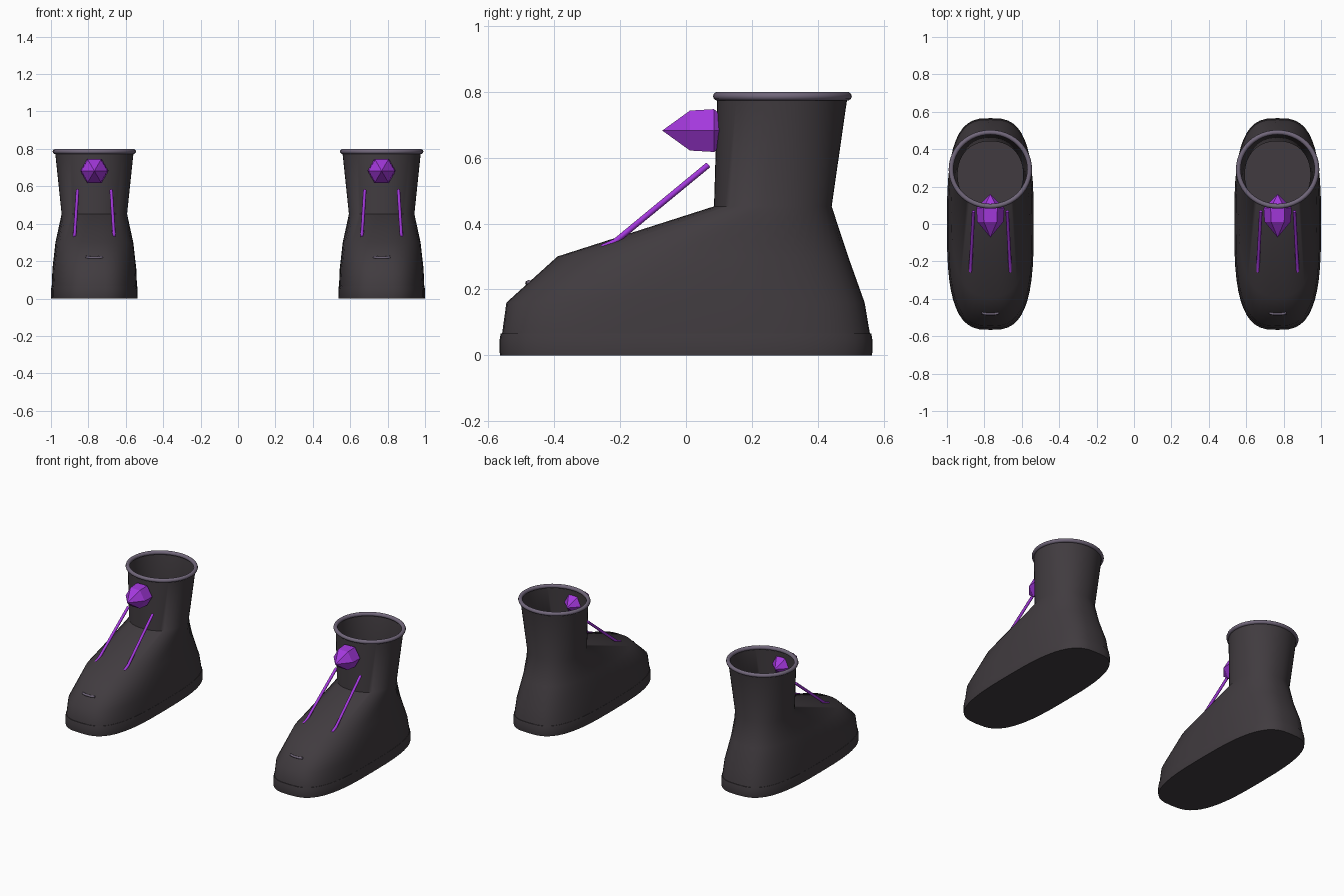
import bpy, bmesh, math
from mathutils import Vector

if "Cube" in bpy.data.objects:
    bpy.data.objects.remove(bpy.data.objects["Cube"])

SEG = 48
BOOT_X = 0.768


def material(name, rgb):
    m = bpy.data.materials.new(name)
    m.diffuse_color = (*rgb, 1)
    m.use_nodes = True
    m.node_tree.nodes["Principled BSDF"].inputs["Base Color"].default_value = m.diffuse_color
    return m


LEATHER = material("charcoal leather", (0.052, 0.044, 0.050))
TRIM = material("mauve grey trim", (0.165, 0.135, 0.195))
PURPLE = material("bright purple", (0.37, 0.04, 0.72))


def finish(name, bm, mat, smooth_angle=None):
    bmesh.ops.recalc_face_normals(bm, faces=bm.faces)
    me = bpy.data.meshes.new(name)
    bm.to_mesh(me)
    bm.free()
    me.materials.append(mat)
    ob = bpy.data.objects.new(name, me)
    bpy.context.collection.objects.link(ob)
    if smooth_angle:
        bpy.ops.object.select_all(action='DESELECT')
        ob.select_set(True)
        bpy.context.view_layer.objects.active = ob
        bpy.ops.object.shade_smooth_by_angle(angle=math.radians(smooth_angle))
    return ob


def oval(cx, y0, y1, half, power, z):
    """Points of a rounded oval lying flat at height z."""
    def bend(v):
        return math.copysign(abs(v) ** (2 / power), v)
    pts = []
    for i in range(SEG):
        a = 2 * math.pi * i / SEG
        pts.append(Vector((cx + half * bend(math.cos(a)),
                           (y0 + y1) / 2 + (y1 - y0) / 2 * bend(math.sin(a)), z)))
    return pts


def loft(rings, cap_start=False, cap_end=False, close=False):
    """Skin a list of point rings; close joins the last ring to the first."""
    bm = bmesh.new()
    vs = [[bm.verts.new(p) for p in r] for r in rings]
    pairs = list(zip(vs, vs[1:])) + ([(vs[-1], vs[0])] if close else [])
    for a, b in pairs:
        n = len(a)
        for i in range(n):
            j = (i + 1) % n
            bm.faces.new((a[i], a[j], b[j], b[i]))
    if cap_start:
        bm.faces.new(vs[0])
    if cap_end:
        bm.faces.new(vs[-1])
    return bm


def rod(name, points, radius, mat):
    """Round bar along a short path."""
    cu = bpy.data.curves.new(name, 'CURVE')
    cu.dimensions = '3D'
    cu.bevel_depth = radius
    cu.bevel_resolution = 2
    cu.use_fill_caps = True
    sp = cu.splines.new('POLY')
    sp.points.add(len(points) - 1)
    for p, co in zip(sp.points, points):
        p.co = (*co, 1)
    cu.materials.append(mat)
    ob = bpy.data.objects.new(name, cu)
    bpy.context.collection.objects.link(ob)


# height, front y, back y, half width, squareness
SOLE = [(0.0, -0.564, 0.564, 0.231, 3.0), (0.012, -0.566, 0.566, 0.232, 3.0),
        (0.045, -0.566, 0.566, 0.232, 3.0), (0.067, -0.562, 0.562, 0.229, 3.0)]
UPPER = [(0.066, -0.558, 0.558, 0.228, 3.0), (0.16, -0.545, 0.542, 0.224, 2.9),
         (0.30, -0.39, 0.492, 0.208, 2.6), (0.452, 0.085, 0.442, 0.175, 2.2),
         (0.785, 0.095, 0.49, 0.210, 2.0)]


def boot(cx, side):
    # sole slab and hollow upper
    finish(side + "_sole", loft([oval(cx, y0, y1, h, p, z) for z, y0, y1, h, p in SOLE],
                                True, True), LEATHER, 50)
    finish(side + "_upper", loft([oval(cx, y0, y1, h, p, z) for z, y0, y1, h, p in UPPER]),
           LEATHER, 60)

    # rolled collar rim
    rings = []
    for k in range(10):
        t = 2 * math.pi * k / 10
        d, z = 0.013 * math.cos(t), 0.786 + 0.013 * math.sin(t)
        rings.append(oval(cx, 0.095 - d, 0.49 + d, 0.210 + d, 2, z))
    finish(side + "_collar_rim", loft(rings, close=True), TRIM, 60)

    # faceted six-sided gem poking through the shaft
    bm = bmesh.new()
    hexes = []
    for y, r in ((0.012, 0.070), (0.085, 0.075)):
        hexes.append([bm.verts.new((cx + r * math.cos(i * math.pi / 3), y,
                                    0.682 + r * math.sin(i * math.pi / 3))) for i in range(6)])
    front = bm.verts.new((cx, -0.072, 0.682))
    back = bm.verts.new((cx, 0.16, 0.682))
    for i in range(6):
        j = (i + 1) % 6
        bm.faces.new((hexes[0][i], hexes[0][j], hexes[1][j], hexes[1][i]))
        bm.faces.new((front, hexes[0][j], hexes[0][i]))
        bm.faces.new((back, hexes[1][i], hexes[1][j]))
    finish(side + "_gem", bm, PURPLE)

    # slanted laces either side of the instep
    for s, label in ((-1, "left"), (1, "right")):
        rod(f"{side}_lace_{label}", [(cx + s * 0.106, -0.255, 0.327), (cx + s * 0.105, -0.215, 0.345),
                                     (cx + s * 0.090, 0.068, 0.578)], 0.009, PURPLE)

    # small toe stitch
    rod(side + "_toe_stitch", [(cx - 0.045, -0.477, 0.222), (cx - 0.02, -0.481, 0.219),
                               (cx + 0.02, -0.481, 0.219), (cx + 0.045, -0.477, 0.222)], 0.007, TRIM)


boot(-BOOT_X, "left")
boot(BOOT_X, "right")
